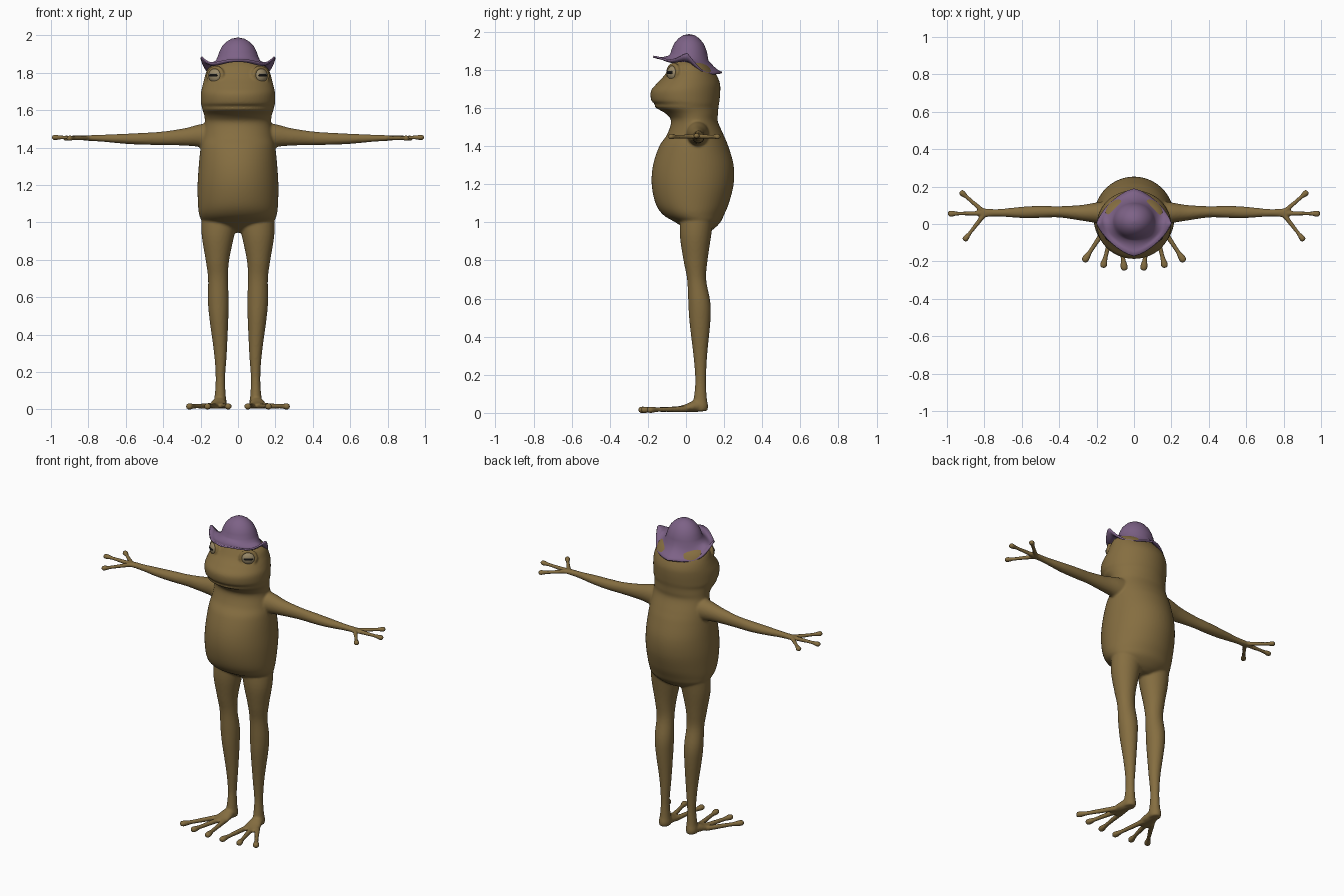
import bpy, bmesh, math
from mathutils import Vector, Matrix

if "Cube" in bpy.data.objects:
    bpy.data.objects.remove(bpy.data.objects["Cube"])


def material(name, rgb):
    m = bpy.data.materials.new(name)
    m.diffuse_color = (*rgb, 1)
    m.use_nodes = True
    m.node_tree.nodes["Principled BSDF"].inputs["Base Color"].default_value = m.diffuse_color
    return m


SKIN = material("olive skin", (0.235, 0.155, 0.052))
HAT = material("purple felt", (0.205, 0.122, 0.24))
LID = material("beige eye", (0.32, 0.25, 0.14))
BLACK = material("black pupil", (0.006, 0.006, 0.006))


def spline(rows, n=5):
    """Catmull-Rom resampling of rows of numbers."""
    out = []
    for i in range(len(rows) - 1):
        p0, p1 = rows[max(i - 1, 0)], rows[i]
        p2, p3 = rows[i + 1], rows[min(i + 2, len(rows) - 1)]
        for k in range(n):
            t = k / n
            out.append([0.5 * (2 * b + (c - a) * t + (2 * a - 5 * b + 4 * c - d) * t * t
                               + (3 * b - a - 3 * c + d) * t ** 3)
                        for a, b, c, d in zip(p0, p1, p2, p3)])
    return out + [list(rows[-1])]


def skin_rings(bm, rings, caps=True):
    vs = [[bm.verts.new(p) for p in r] for r in rings]
    n = len(vs[0])
    for a, b in zip(vs, vs[1:]):
        for i in range(n):
            bm.faces.new((a[i], a[(i + 1) % n], b[(i + 1) % n], b[i]))
    if caps:
        bm.faces.new(vs[0])
        bm.faces.new(vs[-1])


def tube(bm, rows, up, tangent=None, mirror=True, sides=32):
    """Elliptical tube through rows of (x, y, z, side radius, up radius)."""
    pts = spline(rows)
    up = Vector(up)
    for s in ((1, -1) if mirror else (1,)):
        rings = []
        for i, (x, y, z, ru, rv) in enumerate(pts):
            t = tangent and Vector(tangent)
            if not t:
                t = Vector(pts[min(i + 1, len(pts) - 1)][:3]) - Vector(pts[max(i - 1, 0)][:3])
            u = t.cross(up).normalized()
            v = u.cross(t).normalized()
            ring = []
            for k in range(sides):
                a = 2 * math.pi * k / sides
                p = Vector((x, y, z)) + u * ru * math.cos(a) + v * rv * math.sin(a)
                ring.append((p.x * s, p.y, p.z))
            rings.append(ring)
        skin_rings(bm, rings)


def finish(bm, name, mat):
    bmesh.ops.recalc_face_normals(bm, faces=bm.faces)
    for f in bm.faces:
        f.smooth = True
    me = bpy.data.meshes.new(name)
    bm.to_mesh(me)
    bm.free()
    me.materials.append(mat)
    ob = bpy.data.objects.new(name, me)
    bpy.context.collection.objects.link(ob)
    return ob


def eye_matrix(s):
    d = Vector((0.55 * s, -0.8, 0.08)).normalized()
    return Matrix.Translation((0.122 * s, -0.07, 1.785)) @ d.to_track_quat('Z', 'Y').to_matrix().to_4x4()


# ---- body: torso and head, rows of (z, front y, back y, half width)
body = bmesh.new()
profile = [(0.945, 0.03, 0.11, 0.05), (0.965, 0.0, 0.145, 0.12), (1.0, -0.055, 0.18, 0.185),
           (1.04, -0.12, 0.2, 0.207), (1.1, -0.16, 0.225, 0.214), (1.2, -0.18, 0.25, 0.216),
           (1.3, -0.173, 0.25, 0.21), (1.4, -0.14, 0.222, 0.2), (1.46, -0.1, 0.197, 0.19),
           (1.53, -0.078, 0.167, 0.178), (1.57, -0.105, 0.168, 0.18), (1.603, -0.16, 0.17, 0.19),
           (1.621, -0.163, 0.173, 0.194), (1.64, -0.182, 0.176, 0.198), (1.69, -0.184, 0.18, 0.198),
           (1.73, -0.152, 0.178, 0.19), (1.77, -0.115, 0.162, 0.18), (1.81, -0.09, 0.135, 0.168),
           (1.835, -0.075, 0.11, 0.145), (1.86, -0.05, 0.08, 0.095), (1.87, -0.02, 0.05, 0.05)]
tube(body, [(0, (f + b) / 2, z, w, (b - f) / 2) for z, f, b, w in profile],
     (0, 1, 0), tangent=(0, 0, 1), mirror=False, sides=64)

# arms
tube(body, [(0.10, 0.06, 1.46, 0.07, 0.085), (0.2, 0.06, 1.463, 0.055, 0.062),
            (0.28, 0.06, 1.457, 0.042, 0.047), (0.4, 0.065, 1.45, 0.03, 0.036),
            (0.5, 0.065, 1.447, 0.032, 0.032), (0.6, 0.062, 1.447, 0.03, 0.027),
            (0.72, 0.06, 1.45, 0.02, 0.019), (0.78, 0.06, 1.451, 0.022, 0.016),
            (0.82, 0.057, 1.45, 0.03, 0.013)], (0, 0, 1))

# legs
tube(body, [(0.095, 0.06, 1.05, 0.1, 0.09), (0.107, 0.05, 0.93, 0.087, 0.082),
            (0.11, 0.05, 0.8, 0.063, 0.063), (0.107, 0.056, 0.7, 0.053, 0.05),
            (0.105, 0.07, 0.58, 0.056, 0.058), (0.102, 0.073, 0.48, 0.05, 0.055),
            (0.094, 0.075, 0.3, 0.034, 0.036), (0.094, 0.077, 0.17, 0.025, 0.028),
            (0.095, 0.075, 0.08, 0.029, 0.034), (0.096, 0.075, 0.035, 0.035, 0.041),
            (0.096, 0.075, 0.01, 0.03, 0.036)], (0, 1, 0), tangent=(0, 0, -1))
# soles
tube(body, [(0.096, 0.09, 0.03, 0.03, 0.024), (0.1, 0.05, 0.035, 0.037, 0.03),
            (0.106, 0.0, 0.025, 0.046, 0.02), (0.112, -0.05, 0.019, 0.045, 0.012)], (0, 0, 1))


def digit(a, b, r):
    """Finger or toe with a round pad at the tip."""
    a, b = Vector(a), Vector(b)
    steps = ((0, 1.15), (0.4, 0.95), (0.72, 0.85), (0.87, 1.3), (0.95, 1.3), (0.99, 0.8), (1, 0.3))
    tube(body, [(*a.lerp(b, t), r * k, r * min(k, 1.15)) for t, k in steps], (0, 0, 1), sides=14)


for tip in ((0.995, 0.055, 1.455), (0.93, 0.175, 1.45), (0.91, -0.09, 1.45)):
    digit((0.795, 0.058, 1.451), tip, 0.0125)
for root, tip in (((0.082, -0.01, 0.02), (0.05, -0.25, 0.016)),
                  ((0.113, -0.02, 0.02), (0.167, -0.235, 0.016)),
                  ((0.138, 0.0, 0.02), (0.27, -0.203, 0.016))):
    digit(root, tip, 0.0145)

# raised eyelid rims
for s in (1, -1):
    m = eye_matrix(s)
    rings = []
    for i in range(33):
        a = 2 * math.pi * i / 32
        rings.append([m @ Vector(((0.043 + 0.013 * math.cos(b)) * math.cos(a),
                                  (0.041 + 0.013 * math.cos(b)) * math.sin(a),
                                  0.013 * math.sin(b) - 0.002))
                      for b in [math.pi * k / 6 for k in range(12)]])
    skin_rings(body, rings, caps=False)
bmesh.ops.remove_doubles(body, verts=body.verts, dist=1e-5)
frog = finish(body, "frog_body", SKIN)
rm = frog.modifiers.new("blend", 'REMESH')
rm.mode = 'VOXEL'
rm.voxel_size = 0.007
rm.use_smooth_shade = True
sm = frog.modifiers.new("soften", 'SMOOTH')
sm.factor = 0.5
sm.iterations = 3

# ---- eyes and pupils
for s, side in ((1, "left"), (-1, "right")):
    for name, mat, off, size in (("eye", LID, 0, (0.04, 0.038, 0.024)),
                                 ("pupil", BLACK, 0.0185, (0.027, 0.010, 0.0075))):
        bm = bmesh.new()
        bmesh.ops.create_uvsphere(bm, u_segments=32, v_segments=16, radius=1)
        bm.transform(eye_matrix(s) @ Matrix.Translation((0, 0, off)) @ Matrix.Diagonal((*size, 1)))
        finish(bm, side + "_" + name, mat)

# ---- hat: bell crown, dipping brim with turned-up sides and pointed front and back
N = 64
angles = [2 * math.pi * k / N for k in range(N)]


def brim_edge(a):
    c, s = math.cos(a), math.sin(a)
    x = math.copysign(0.197 * abs(c) ** 0.8, c)
    y = math.copysign(0.18 * max(0, 1 - abs(c) ** 1.1) ** 0.7, s)
    z = 1.8275 - 0.0425 * s + 0.055 * c ** 4 - 0.018 * math.sin(2 * a) ** 2
    return Vector((x, y + 0.008, z))


hat = bmesh.new()
rings = []
for f, z in ((0.03, 1.983), (0.3, 1.978), (0.55, 1.963), (0.78, 1.938), (0.92, 1.91), (1.0, 1.885)):
    rings.append([Vector((0.104 * f * math.cos(a), 0.015 + 0.092 * f * math.sin(a), z)) for a in angles])
base = [Vector((0.115 * math.cos(a), 0.013 + 0.1 * math.sin(a), 1.86 - 0.012 * math.sin(a))) for a in angles]
edge = [brim_edge(a) for a in angles]
rings.append(base)
for t, dip in ((0.4, 0.016), (0.7, 0.016), (1, 0)):
    rings.append([b.lerp(e, t) - Vector((0, 0, dip * (0.5 + math.cos(a) ** 2)))
                  for a, b, e in zip(angles, base, edge)])
skin_rings(hat, rings, caps=False)
hat.verts.ensure_lookup_table()
hat.faces.new(hat.verts[:N])
hat_ob = finish(hat, "hat", HAT)
so = hat_ob.modifiers.new("felt", 'SOLIDIFY')
so.thickness = 0.01
so.offset = 0
